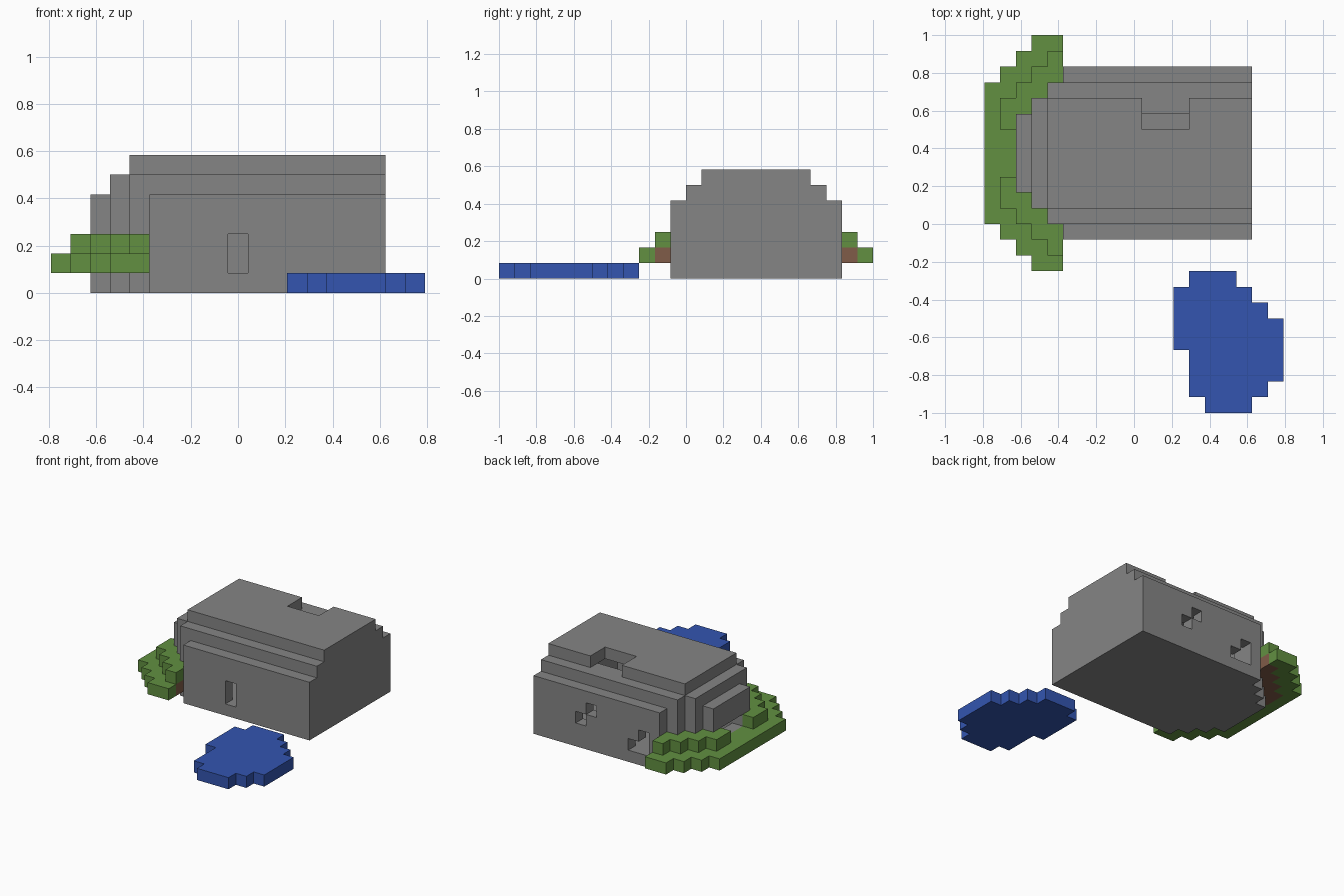
import bpy
import bmesh
from mathutils import Vector

cube = bpy.data.objects.get("Cube")
if cube:
    bpy.data.objects.remove(cube, do_unlink=True)

UNIT = 1 / 12                       # edge of one block
ORIGIN = Vector((-9.5, -12, 0))     # grid corner, in blocks
AXES = [Vector(a) for a in ((1, 0, 0), (0, 1, 0), (0, 0, 1))]


def make_material(name, color):
    mat = bpy.data.materials.new(name)
    mat.use_nodes = True
    mat.diffuse_color = (*color, 1)
    mat.node_tree.nodes["Principled BSDF"].inputs["Base Color"].default_value = (*color, 1)
    return mat


def box(xs, ys, zs):
    """Set of blocks filling three half-open ranges."""
    return {(x, y, z) for x in range(*xs) for y in range(*ys) for z in range(*zs)}


def rows(first_y, spans, zs):
    """Blocks given as one x span per row of y."""
    cells = set()
    for n, span in enumerate(spans):
        cells |= box(span, (first_y + n, first_y + n + 1), zs)
    return cells


def mirrored(half):
    """Complete a symmetric list about its last entry."""
    return half + half[-2::-1]


def build(name, cells, mat):
    """Skin a set of blocks with quads on the exposed sides only."""
    bm = bmesh.new()
    corners = {}

    def corner(p):
        key = tuple(round(c) for c in p)
        if key not in corners:
            corners[key] = bm.verts.new((p + ORIGIN) * UNIT)
        return corners[key]

    for cell in sorted(cells):
        base = Vector(cell)
        for n, axis in enumerate(AXES):
            u, v = AXES[(n + 1) % 3], AXES[(n + 2) % 3]
            for side in (0, 1):
                beyond = base + axis * (2 * side - 1)
                if tuple(round(c) for c in beyond) in cells:
                    continue
                p = base + axis * side
                loop = [p, p + u, p + u + v, p + v]
                bm.faces.new([corner(q) for q in (loop if side else loop[::-1])])
    mesh = bpy.data.meshes.new(name)
    bm.to_mesh(mesh)
    bm.free()
    mesh.materials.append(mat)
    obj = bpy.data.objects.new(name, mesh)
    bpy.context.collection.objects.link(obj)


stone = make_material("stone grey", (0.235, 0.235, 0.235))
leaf = make_material("leaf green", (0.122, 0.279, 0.053))
soil = make_material("soil brown", (0.216, 0.107, 0.065))
water = make_material("water blue", (0.033, 0.091, 0.434))

# House: stepped roof and a rounded end
starts = mirrored([5, 4, 3, 2, 2, 2])
solid = set()
for z in range(7):
    inset = max(0, z - 4)
    layer = starts[inset:len(starts) - inset]
    solid |= rows(11 + inset, [(max(s, 2 + inset), 17) for s in layer], (z, z + 1))

# Hollow it, keeping every block that touches the outside
near = box((-1, 2), (-1, 2), (-1, 2))
shell = {c for c in solid
         if any((c[0] + d[0], c[1] + d[1], c[2] + d[2]) not in solid for d in near)}

# Openings: doorway, end window, roof gap and broken back wall
shell -= box((9, 10), (11, 12), (1, 3))
shell -= box((2, 3), (15, 18), (2, 3))
shell -= box((10, 13), (18, 20), (6, 7))
shell -= {(12, 21, 2), (11, 21, 3), (7, 21, 1), (6, 21, 1), (6, 21, 2)}
build("house_shell", shell, stone)

# Hedge: wide lower tier, narrower upper tier with a gap, soil beneath it
lower = rows(9, [(s, 5) for s in mirrored([3, 2, 1] + [0] * 5)], (1, 2)) - solid
upper = rows(10, [(s, 5) for s in mirrored([4, 3, 2, 1, 1, 5, 5])], (2, 3)) - solid
roots = {(x, y, z - 1) for x, y, z in upper}
build("hedge_lower", lower - roots, leaf)
build("hedge_upper", upper, leaf)
build("hedge_soil", roots, soil)

# Pond
pond = [(14, 17), (13, 18), (13, 19), (13, 19), (12, 19),
        (12, 19), (12, 18), (12, 17), (13, 16)]
build("pond", rows(0, pond, (0, 1)), water)
